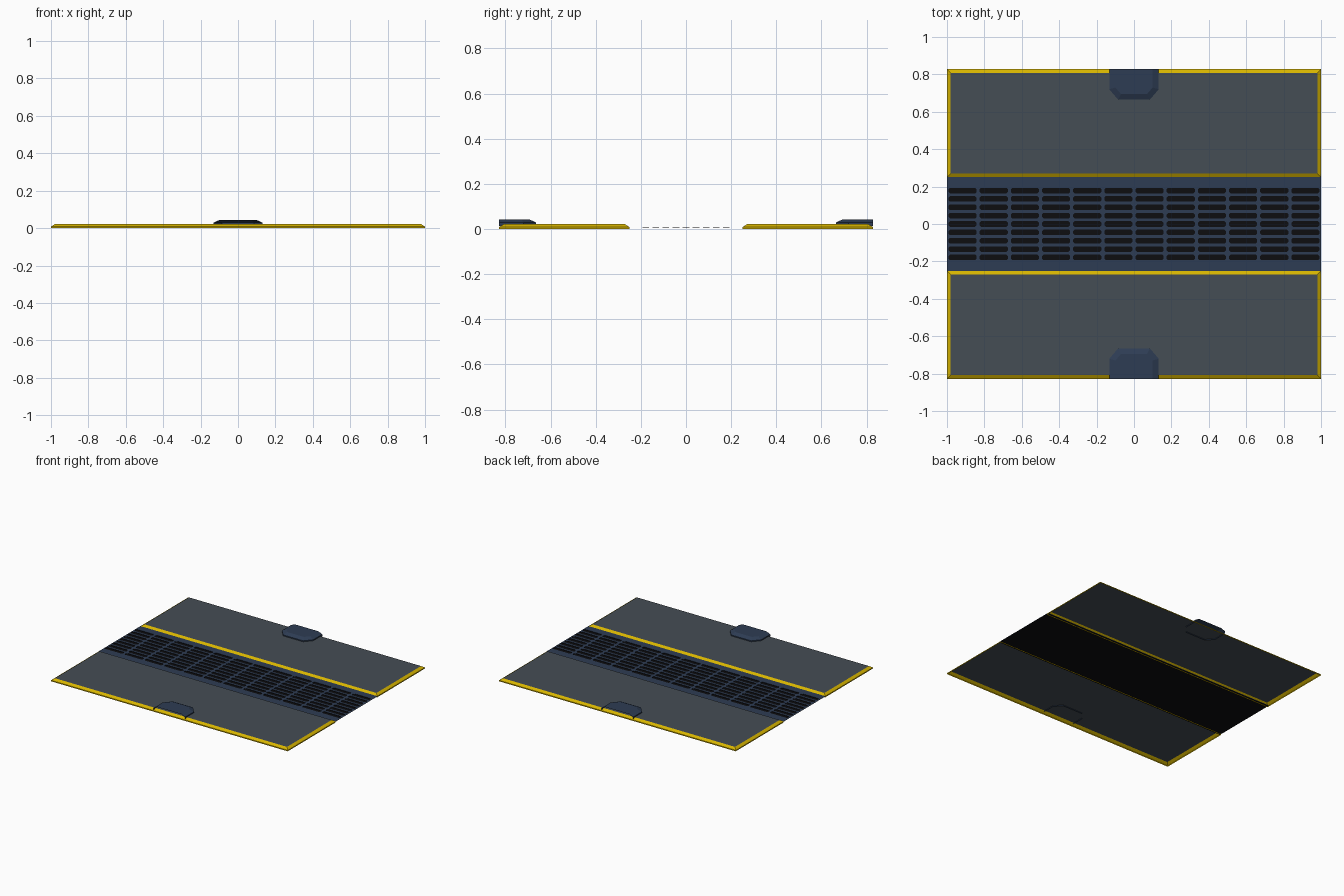
import bpy
import bmesh
from mathutils import Vector

cube = bpy.data.objects.get("Cube")
if cube:
    bpy.data.objects.remove(cube)


def material(name, rgb):
    m = bpy.data.materials.new(name)
    m.use_nodes = True
    m.diffuse_color = (*rgb, 1)
    m.node_tree.nodes["Principled BSDF"].inputs["Base Color"].default_value = (*rgb, 1)
    return m


grey = material("slate grey", (0.06, 0.075, 0.09))
yellow = material("safety yellow", (0.68, 0.46, 0.0))
blue = material("steel blue", (0.027, 0.046, 0.088))
black = material("slot black", (0.004, 0.004, 0.005))


def finish(name, bm, mats):
    mesh = bpy.data.meshes.new(name)
    bm.to_mesh(mesh)
    bm.free()
    for m in mats:
        mesh.materials.append(m)
    obj = bpy.data.objects.new(name, mesh)
    bpy.context.collection.objects.link(obj)
    return obj


def add_face(bm, points, facing, index=0):
    """Add one face turned towards the given direction."""
    f = bm.faces.new([bm.verts.new(p) for p in points])
    f.normal_update()
    if f.normal.dot(Vector(facing)) < 0:
        f.normal_flip()
    f.material_index = index


def loft(bm, rings, index, closed=True):
    """Join stacked rings of points, facing outwards and up."""
    centre = sum((Vector(p) for p in rings[0]), Vector()) / len(rings[0])
    for low, high in zip(rings, rings[1:]):
        n = len(low)
        for i in range(n if closed else n - 1):
            j = (i + 1) % n
            mid = (Vector(low[i]) + Vector(low[j])) / 2 - centre
            add_face(bm, [low[i], low[j], high[j], high[i]], (mid.x, mid.y, 0.05), index)


OUTER, INNER, TOP = 0.828, 0.25, 0.021


# Ramp shell: open below, with a lip and sloped yellow border
def ramp(name, side):
    def ring(inset, z):
        x, a, b = 1 - inset, side * (INNER + inset), side * (OUTER - inset)
        return [(-x, a, z), (x, a, z), (x, b, z), (-x, b, z)]

    bm = bmesh.new()
    rings = [ring(0, 0), ring(0, 0.008), ring(0.02, TOP)]
    loft(bm, rings, 1)
    add_face(bm, rings[-1], (0, 0, 1), 0)
    finish(name, bm, [grey, yellow])


# Raised cover: chamfered hood, open at the outer edge and below
def cover(name, side):
    def ring(w, corner, y_corner, y_end, z):
        pts = [(-w, OUTER), (-w, y_corner), (-corner, y_end),
               (corner, y_end), (w, y_corner), (w, OUTER)]
        return [(x, side * y, z) for x, y in pts]

    bm = bmesh.new()
    rings = [ring(0.132, 0.085, 0.72, 0.665, 0.014),
             ring(0.132, 0.085, 0.72, 0.665, 0.029),
             ring(0.1, 0.07, 0.73, 0.695, 0.043)]
    loft(bm, rings, 0, closed=False)
    add_face(bm, rings[-1], (0, 0, 1))
    finish(name, bm, [blue])


for label, side in (("front", -1), ("back", 1)):
    ramp(label + "_ramp", side)
    cover(label + "_cover", side)


# Centre grate: sheet with rows of chamfered slots over a dark backing
COLS, ROWS = 12, 9
HALF_W, HALF_D, EDGE = 1.0, 0.201, 0.264
SHEET, FLOOR = 0.009, 0.006
up = (0, 0, 1)
bm = bmesh.new()
cw, cd = HALF_W / COLS, HALF_D / ROWS
for col in range(COLS):
    for row in range(ROWS):
        cx, cy = -HALF_W + cw * (2 * col + 1), -HALF_D + cd * (2 * row + 1)
        sx, sy, c = cw - 0.008, cd - 0.0075, 0.008
        slot, cell = [], []
        for i, j in ((1, 1), (-1, 1), (-1, -1), (1, -1)):
            pair = [(cx + i * sx, cy + j * (sy - c)), (cx + i * (sx - c), cy + j * sy)]
            slot += pair if i == j else pair[::-1]
            cell.append((cx + i * cw, cy + j * cd, SHEET))
        rim = [(x, y, SHEET) for x, y in slot]
        base = [(x, y, FLOOR) for x, y in slot]
        for k in range(4):
            a, b, d = rim[2 * k], rim[2 * k + 1], rim[(2 * k + 2) % 8]
            add_face(bm, [cell[k], a, b], up)
            add_face(bm, [cell[k], b, d, cell[(k + 1) % 4]], up)
        for k in range(8):
            n = (k + 1) % 8
            inward = (cx - (rim[k][0] + rim[n][0]) / 2, cy - (rim[k][1] + rim[n][1]) / 2, 0)
            add_face(bm, [rim[k], rim[n], base[n], base[k]], inward, 1)
for s in (-1, 1):
    add_face(bm, [(-1, s * HALF_D, SHEET), (1, s * HALF_D, SHEET),
                  (1, s * EDGE, SHEET), (-1, s * EDGE, SHEET)], up)
bmesh.ops.remove_doubles(bm, verts=bm.verts[:], dist=0.0001)
finish("grate_sheet", bm, [blue, black])

bm = bmesh.new()
add_face(bm, [(-1, -EDGE, FLOOR), (1, -EDGE, FLOOR), (1, EDGE, FLOOR), (-1, EDGE, FLOOR)], up)
finish("grate_backing", bm, [black])
